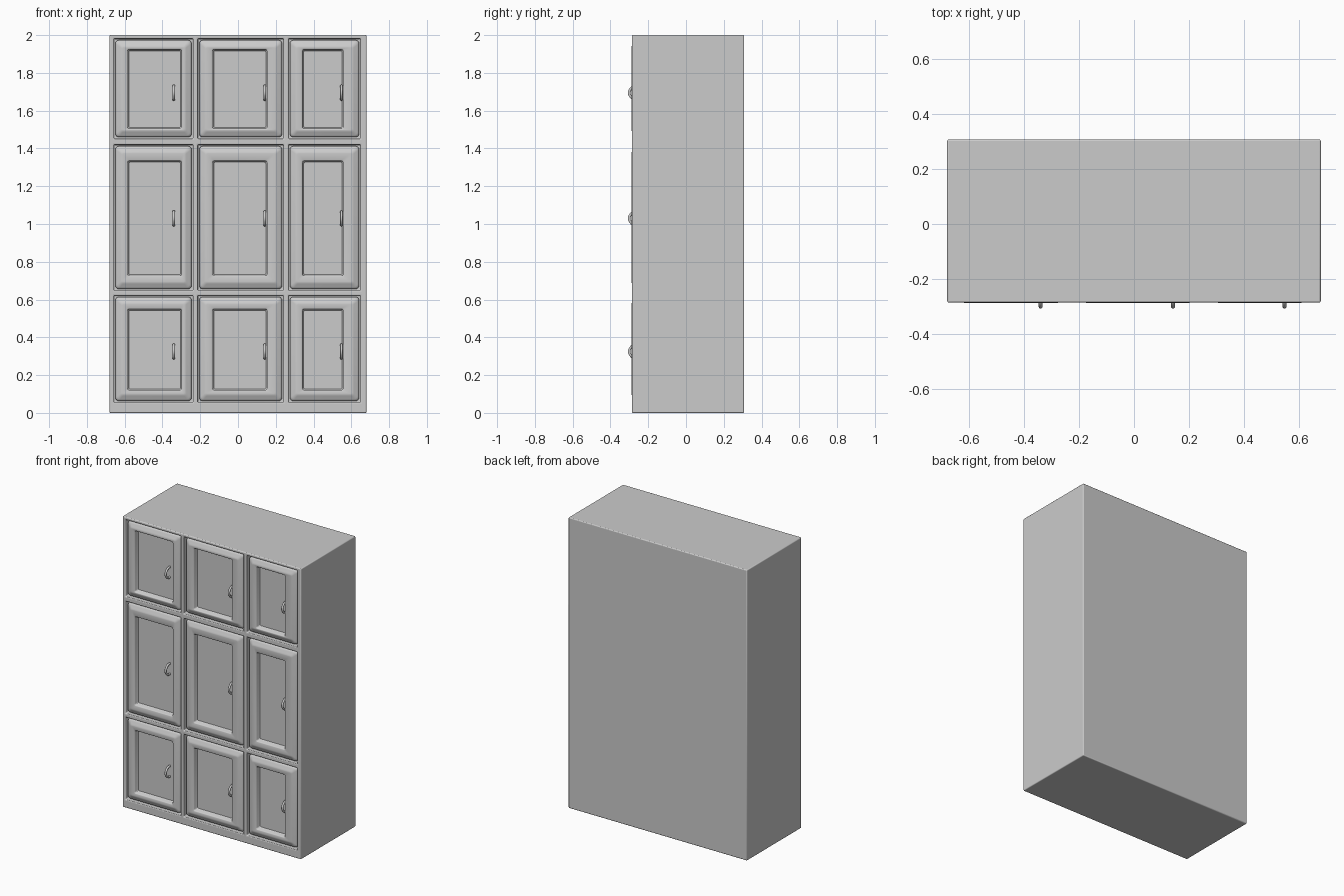
import bpy, bmesh, math

if "Cube" in bpy.data.objects:
    bpy.data.objects.remove(bpy.data.objects["Cube"])

FRONT, BACK, FLOOR, PANEL = -0.286, 0.308, -0.25, -0.256

# openings: (low, high, inner margin low, inner margin high, handle position)
COLS = [(-0.657, -0.238, 0.070, 0.058, -0.34),
        (-0.213, 0.241, 0.076, 0.085, 0.142),
        (0.267, 0.649, 0.072, 0.090, 0.548)]
ROWS = [(0.055, 0.622, 0.063, 0.070, 0.325),
        (0.648, 1.420, 0.075, 0.084, 1.03),
        (1.452, 1.981, 0.050, 0.055, 1.695)]


def finish(name, bm):
    bmesh.ops.recalc_face_normals(bm, faces=bm.faces)
    me = bpy.data.meshes.new(name)
    bm.to_mesh(me)
    bm.free()
    ob = bpy.data.objects.new(name, me)
    bpy.context.collection.objects.link(ob)
    return ob


def smooth(ob, angle=35):
    bpy.ops.object.select_all(action='DESELECT')
    ob.select_set(True)
    bpy.context.view_layer.objects.active = ob
    bpy.ops.object.shade_smooth_by_angle(angle=math.radians(angle))


def carcass():
    # solid box whose front is a grid with recessed cells
    xs = [-0.68] + [v for c in COLS for v in c[:2]] + [0.68]
    zs = [0.0] + [v for r in ROWS for v in r[:2]] + [2.0]
    bm = bmesh.new()
    g = [[bm.verts.new((x, FRONT, z)) for z in zs] for x in xs]
    cells = []
    for i in range(len(xs) - 1):
        for j in range(len(zs) - 1):
            f = bm.faces.new((g[i][j], g[i + 1][j], g[i + 1][j + 1], g[i][j + 1]))
            if i % 2 and j % 2:
                cells.append(f)
    border = [e for e in bm.edges if e.is_boundary]
    ext = bmesh.ops.extrude_edge_only(bm, edges=border)['geom']
    for v in ext:
        if isinstance(v, bmesh.types.BMVert):
            v.co.y = BACK
    rim = [e for e in ext if isinstance(e, bmesh.types.BMEdge) and e.is_boundary]
    bmesh.ops.contextual_create(bm, geom=rim)
    for f in bmesh.ops.extrude_discrete_faces(bm, faces=cells)['faces']:
        for v in f.verts:
            v.co.y = FLOOR
    bmesh.ops.dissolve_limit(bm, angle_limit=0.01, verts=bm.verts, edges=bm.edges)
    ob = finish("cabinet_body", bm)
    b = ob.modifiers.new("soft_edges", 'BEVEL')
    b.width, b.segments, b.limit_method = 0.006, 3, 'ANGLE'
    smooth(ob)


def ring(bm, x0, x1, z0, z1, r, y, n=4):
    # rounded rectangle loop
    pts = []
    for k, (cx, cz) in enumerate([(x1 - r, z1 - r), (x0 + r, z1 - r),
                                  (x0 + r, z0 + r), (x1 - r, z0 + r)]):
        for s in range(n + 1):
            a = (k + s / n) * math.pi / 2
            pts.append(bm.verts.new((cx + r * math.cos(a), y, cz + r * math.sin(a))))
    return pts


def door(name, c, r):
    bm = bmesh.new()
    rings = []
    # outer moulding: (inset, corner radius, y)
    for d, rad, y in [(0.008, 0.018, FLOOR), (0.008, 0.018, -0.266), (0.011, 0.018, -0.273),
                      (0.018, 0.016, -0.277), (0.034, 0.012, -0.284), (0.040, 0.010, -0.2875),
                      (0.046, 0.008, -0.288)]:
        rings.append(ring(bm, c[0] + d, c[1] - d, r[0] + d, r[1] - d, rad, y))
    # inner lip down to the sunken panel
    for d, rad, y in [(-0.003, 0.011, -0.288), (0.0, 0.010, -0.2865), (0.003, 0.009, -0.282),
                      (0.004, 0.008, -0.262), (0.009, 0.006, PANEL)]:
        rings.append(ring(bm, c[0] + c[2] + d, c[1] - c[3] - d,
                          r[0] + r[2] + d, r[1] - r[3] - d, rad, y))
    for a, b in zip(rings, rings[1:]):
        for i in range(len(a)):
            j = (i + 1) % len(a)
            bm.faces.new((a[i], a[j], b[j], b[i]))
    bm.faces.new(rings[-1])
    bm.faces.new(rings[0][::-1])
    smooth(finish(name, bm), 40)


def handle(name, x, z):
    # bowed tube pull
    cu = bpy.data.curves.new(name, 'CURVE')
    cu.dimensions = '3D'
    cu.bevel_depth, cu.bevel_resolution, cu.resolution_u = 0.0072, 3, 6
    cu.use_fill_caps = True
    path = [(PANEL + 0.004, -0.036), (-0.278, -0.033), (-0.293, -0.020), (-0.3008, 0.0),
            (-0.293, 0.020), (-0.278, 0.033), (PANEL + 0.004, 0.036)]
    sp = cu.splines.new('BEZIER')
    sp.bezier_points.add(len(path) - 1)
    for p, (y, dz) in zip(sp.bezier_points, path):
        p.co = (x, y, z + dz)
        p.handle_left_type = p.handle_right_type = 'AUTO'
    ob = bpy.data.objects.new(name, cu)
    bpy.context.collection.objects.link(ob)


carcass()
for i, c in enumerate(COLS):
    for j, r in enumerate(ROWS):
        door(f"door_{i}_{j}", c, r)
        handle(f"handle_{i}_{j}", c[4], r[4])
